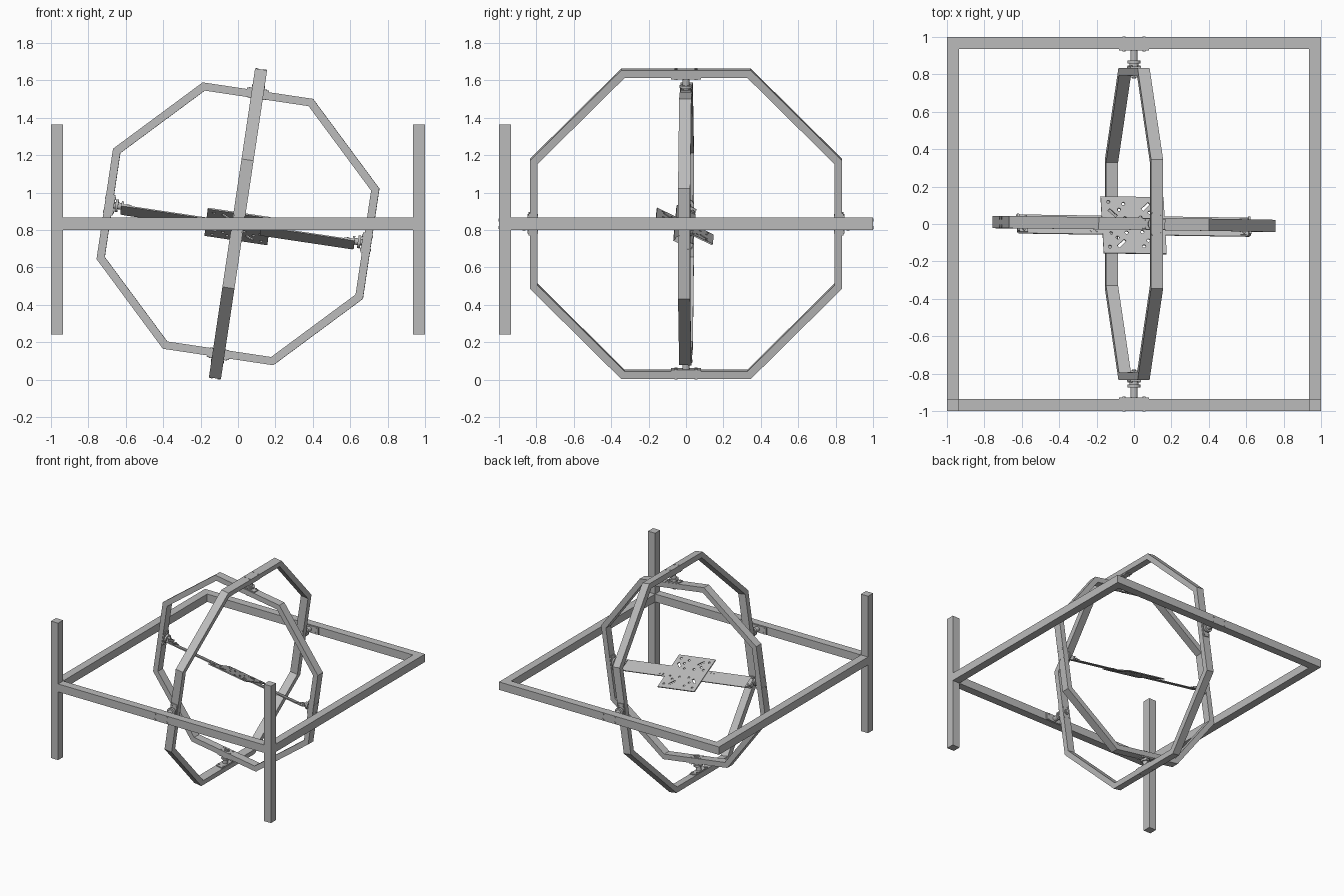
import bpy, bmesh, math
from mathutils import Matrix, Vector

if "Cube" in bpy.data.objects:
    bpy.data.objects.remove(bpy.data.objects["Cube"], do_unlink=True)

steel = bpy.data.materials.new("brushed grey steel")
steel.use_nodes = True
GREY = (0.5, 0.5, 0.5, 1)
steel.diffuse_color = GREY
steel.node_tree.nodes["Principled BSDF"].inputs["Base Color"].default_value = GREY

BEAM = 0.065      # beam width
THICK = 0.042     # radial depth of the ring bars
MID = 0.835       # outer ring apothem
INN = 0.72        # inner ring apothem

# Nested frames: each gimbal stage turns inside the previous one
base = Matrix.Translation((0, 0, 0.833))
outer_m = base @ Matrix.Rotation(math.radians(8.5), 4, 'Y')
inner_m = outer_m @ Matrix.Rotation(math.radians(-0.8), 4, 'Z')
deck_m = (inner_m @ Matrix.Rotation(math.radians(-25.5), 4, 'X')
          @ Matrix.Translation((0, 0, -0.02)))


def finish(bm, name, smooth=False):
    bmesh.ops.recalc_face_normals(bm, faces=bm.faces)
    mesh = bpy.data.meshes.new(name)
    bm.to_mesh(mesh)
    bm.free()
    mesh.materials.append(steel)
    obj = bpy.data.objects.new(name, mesh)
    bpy.context.collection.objects.link(obj)
    if smooth:
        bpy.ops.object.select_all(action='DESELECT')
        obj.select_set(True)
        bpy.context.view_layer.objects.active = obj
        bpy.ops.object.shade_smooth_by_angle(angle=math.radians(35))
    return obj


def box(bm, m, centre, size):
    bmesh.ops.create_cube(bm, size=1, matrix=m @ Matrix.Translation(centre)
                          @ Matrix.Diagonal((*size, 1)))


def rod(bm, m, x, y, z0, z1, r, sides=20):
    bmesh.ops.create_cone(bm, cap_ends=True, segments=sides, radius1=r, radius2=r,
                          depth=abs(z1 - z0),
                          matrix=m @ Matrix.Translation((x, y, (z0 + z1) / 2)))


def octagon_ring(name, m, apothem):
    """Mitred octagonal ring lying in the local XY plane."""
    bm = bmesh.new()
    loops = []
    for a, z in ((apothem, -1), (apothem, 1), (apothem - THICK, 1), (apothem - THICK, -1)):
        r = a / math.cos(math.pi / 8)
        loops.append([bm.verts.new(m @ Vector((r * math.cos((i + .5) * math.pi / 4),
                                               r * math.sin((i + .5) * math.pi / 4),
                                               z * BEAM / 2))) for i in range(8)])
    for k in range(4):
        a, b = loops[k], loops[(k + 1) % 4]
        for i in range(8):
            j = (i + 1) % 8
            bm.faces.new((a[i], a[j], b[j], b[i]))
    return finish(bm, name)


def axes(m, axis, along, dist):
    """Frame whose z points inward along -axis, with x along the given direction."""
    z = -Vector(axis)
    x = Vector(along)
    y = z.cross(x)
    rot = Matrix((x, y, z)).transposed().to_4x4()
    return m @ Matrix.Translation(Vector(axis) * dist) @ rot


def flange(bm, m, length, beam_depth, side):
    """Bolted plate; side is the direction in which it stands off its beam."""
    box(bm, m, (0, 0, side * 0.004), (length, BEAM * 0.88, 0.008))
    for sx in (-1, 1):
        for sy in (-1, 1):
            x, y = sx * length * 0.34, sy * 0.021
            rod(bm, m, x, y, 0, side * 0.012, 0.008, 12)
            rod(bm, m, x, y, -side * beam_depth, -side * (beam_depth + 0.003), 0.008, 12)


def pivot(name, fixed, moving, axis, along, start, end, depth):
    """Bearing from a fixed beam's inner face to a moving beam's outer face."""
    bm = bmesh.new()
    f = axes(fixed, axis, along, start)
    flange(bm, f, 0.16, depth, 1)
    gap = start - end
    rod(bm, f, 0, 0, 0, gap + THICK + 0.015, 0.012)
    rod(bm, f, 0, 0, 0, gap * 0.65, 0.02)
    rod(bm, f, 0, 0, gap * 0.6, gap * 0.78, 0.035)
    rod(bm, f, 0, 0, gap * 0.78, gap, 0.025)
    rod(bm, f, 0, 0, gap + THICK, gap + THICK + 0.01, 0.022, 6)
    g = axes(moving, axis, along, end) @ Matrix.Rotation(math.pi / 2, 4, 'Z')
    flange(bm, g, 0.12, THICK, -1)
    finish(bm, name, True)


# Square support frame
edge = 1 - BEAM / 2
span = 2 - 2 * BEAM
bm = bmesh.new()
box(bm, base, (0, edge, 0), (2, BEAM, BEAM))
box(bm, base, (0, -edge, 0), (span, BEAM, BEAM))
for s in (-1, 1):
    box(bm, base, (s * edge, 0, 0), (BEAM, span, BEAM))
finish(bm, "support_frame")

# Front posts
for s, side in ((1, "left"), (-1, "right")):
    bm = bmesh.new()
    box(bm, Matrix(), (s * edge, -edge, 0.8025), (BEAM, BEAM, 1.125))
    finish(bm, "front_post_" + side)

# Octagonal gimbal rings
octagon_ring("outer_ring", outer_m @ Matrix.Rotation(math.pi / 2, 4, 'Y'), MID)
octagon_ring("inner_ring", inner_m @ Matrix.Rotation(math.pi / 2, 4, 'X'), INN)

# Bearings between the stages
for s, a, b in ((1, "back", "top"), (-1, "front", "bottom")):
    pivot("frame_bearing_" + a, base, outer_m, (0, s, 0), (1, 0, 0), 1 - BEAM, MID, BEAM)
    pivot("ring_bearing_" + b, outer_m, inner_m, (0, 0, s), (0, 1, 0),
          MID - THICK, INN, THICK)

# Platform bearings with clamps holding the bar ends
for s, side in ((1, "left"), (-1, "right")):
    bm = bmesh.new()
    f = axes(inner_m, (s, 0, 0), (0, 0, 1), INN - THICK)
    flange(bm, f, 0.11, THICK, 1)
    rod(bm, f, 0, 0, 0, 0.05, 0.018)
    rod(bm, f, 0, 0, 0.015, 0.03, 0.034)
    box(bm, deck_m, (s * 0.625, 0, 0.012), (0.012, 0.1, 0.03))
    box(bm, deck_m, (s * 0.6, 0, 0.008), (0.05, 0.1, 0.006))
    for y in (-0.035, 0.035):
        rod(bm, deck_m, s * 0.595, y, 0, 0.018, 0.008, 12)
    finish(bm, "platform_bearing_" + side, True)

# Platform: cross bar arms and square deck
bm = bmesh.new()
for s in (-1, 1):
    box(bm, deck_m, (s * 0.375, 0, 0), (0.5, 0.11, 0.007))
    for x in (0.2, 0.23):
        rod(bm, deck_m, s * x, s * 0.035, 0, 0.007, 0.007, 12)
finish(bm, "platform_arms")

bm = bmesh.new()
box(bm, deck_m, (0, 0, 0.004), (0.34, 0.335, 0.008))
deck = finish(bm, "platform_deck")

# Slots and bolt holes cut through the deck
bm = bmesh.new()
for i in range(4):
    turn = deck_m @ Matrix.Rotation(i * math.pi / 2, 4, 'Z')
    slot = turn @ Matrix.Translation((0.07, 0.11, 0)) @ Matrix.Rotation(math.pi / 4, 4, 'Z')
    box(bm, slot, (0, 0, 0), (0.055, 0.016, 0.05))
    for x, y in ((0.135, 0.13), (0.125, 0.05), (0.09, 0.075), (0.04, 0.045)):
        rod(bm, turn, x, y, -0.025, 0.025, 0.009, 12)
cutter = finish(bm, "deck_cutter")
cutter.hide_render = True
mod = deck.modifiers.new("cut", 'BOOLEAN')
mod.operation = 'DIFFERENCE'
mod.solver = 'EXACT'
mod.object = cutter
bpy.context.view_layer.update()
cut = bpy.data.meshes.new_from_object(deck.evaluated_get(bpy.context.evaluated_depsgraph_get()))
deck.modifiers.clear()
deck.data = cut
bpy.data.objects.remove(cutter, do_unlink=True)
